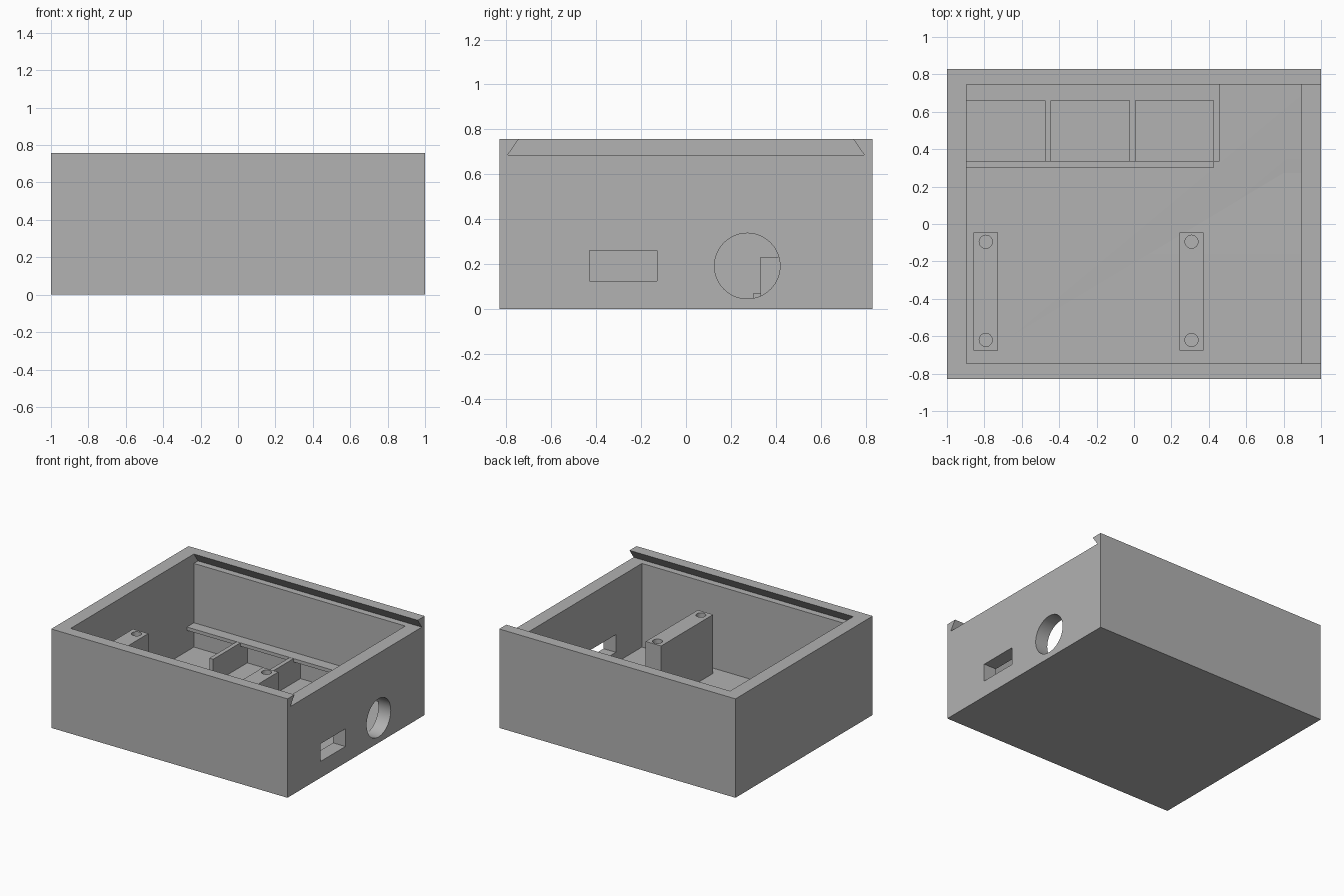
import bpy, bmesh, math
from mathutils import Matrix

if "Cube" in bpy.data.objects:
    bpy.data.objects.remove(bpy.data.objects["Cube"], do_unlink=True)

# One plain grey plastic
grey = bpy.data.materials.new("grey plastic")
grey.use_nodes = True
COLOUR = (0.445, 0.445, 0.445, 1)
grey.diffuse_color = COLOUR
grey.node_tree.nodes["Principled BSDF"].inputs["Base Color"].default_value = COLOUR


def add_object(name, bm):
    bmesh.ops.recalc_face_normals(bm, faces=bm.faces)
    mesh = bpy.data.meshes.new(name)
    bm.to_mesh(mesh)
    bm.free()
    mesh.materials.append(grey)
    obj = bpy.data.objects.new(name, mesh)
    bpy.context.collection.objects.link(obj)
    return obj


def box(name, x, y, z):
    """Box from (low, high) pairs along each axis."""
    bm = bmesh.new()
    bmesh.ops.create_cube(bm, size=1)
    for v in bm.verts:
        v.co = [pair[0] if c < 0 else pair[1] for c, pair in zip(v.co, (x, y, z))]
    return add_object(name, bm)


def cylinder(name, centre, radius, depth, axis="Z", sides=48):
    bm = bmesh.new()
    turn = Matrix.Rotation(math.pi / 2, 4, "Y") if axis == "X" else Matrix()
    bmesh.ops.create_cone(bm, cap_ends=True, segments=sides, radius1=radius, radius2=radius,
                          depth=depth, matrix=Matrix.Translation(centre) @ turn)
    return add_object(name, bm)


def prism(name, profile, x0, x1):
    """Profile in (y, z), extruded along x."""
    bm = bmesh.new()
    face = bm.faces.new([bm.verts.new((x0, y, z)) for y, z in profile])
    new = bmesh.ops.extrude_face_region(bm, geom=[face])["geom"]
    bmesh.ops.translate(bm, vec=(x1 - x0, 0, 0),
                        verts=[g for g in new if isinstance(g, bmesh.types.BMVert)])
    return add_object(name, bm)


def cut(obj, cutters):
    """Subtract each cutter, bake the result and delete the cutters."""
    for c in cutters:
        c.hide_render = True
        mod = obj.modifiers.new("cut", "BOOLEAN")
        mod.operation, mod.solver, mod.object = "DIFFERENCE", "EXACT", c
    graph = bpy.context.evaluated_depsgraph_get()
    baked = bpy.data.meshes.new_from_object(obj.evaluated_get(graph))
    obj.modifiers.clear()
    obj.data = baked
    for c in cutters:
        bpy.data.objects.remove(c, do_unlink=True)
    bpy.ops.object.select_all(action="DESELECT")
    obj.select_set(True)
    bpy.context.view_layer.objects.active = obj
    bpy.ops.object.shade_smooth_by_angle(angle=math.radians(30))


TOP, FLOOR, WALL_X, WALL_Y = 0.757, 0.045, 0.895, 0.745
BASE = FLOOR - 0.01   # inner parts sink slightly into the floor

# Case: hollow box with a dovetail lid slot open at one end and two cable openings
case = box("case", (-1, 1), (-0.83, 0.83), (0, TOP))
lid_slot = [(-0.795, 0.685), (0.795, 0.685), (0.695, 0.829), (-0.695, 0.829)]
cut(case, [
    box("cavity_cutter", (-WALL_X, WALL_X), (-WALL_Y, WALL_Y), (FLOOR, 1)),
    prism("lid_slot_cutter", lid_slot, -WALL_X, 1.1),
    box("port_cutter", (0.8, 1.1), (-0.43, -0.13), (0.125, 0.26)),
    cylinder("round_hole_cutter", (0.95, 0.273, 0.191), 0.146, 0.3, axis="X", sides=64),
])

# Mounting posts, each with two screw holes
for name, x in (("right_post", -0.7925), ("left_post", 0.3075)):
    post = box(name, (x - 0.065, x + 0.065), (-0.675, -0.045), (BASE, 0.495))
    cut(post, [cylinder("screw_cutter", (x, y, 0.495), 0.035, 0.4, sides=32)
               for y in (-0.62, -0.095)])

# Compartments along the back wall: dividers, retaining shelf and low front lip
for i, x in enumerate((-0.475, -0.025, 0.425)):
    box(f"divider_{i + 1}", (x, x + 0.032), (0.333, WALL_Y + 0.01), (BASE, 0.23))
box("retaining_shelf", (-WALL_X - 0.01, 0.456), (0.66, WALL_Y + 0.01), (0.205, 0.231))
box("front_lip", (-WALL_X - 0.01, 0.425), (0.3, 0.334), (BASE, 0.07))
